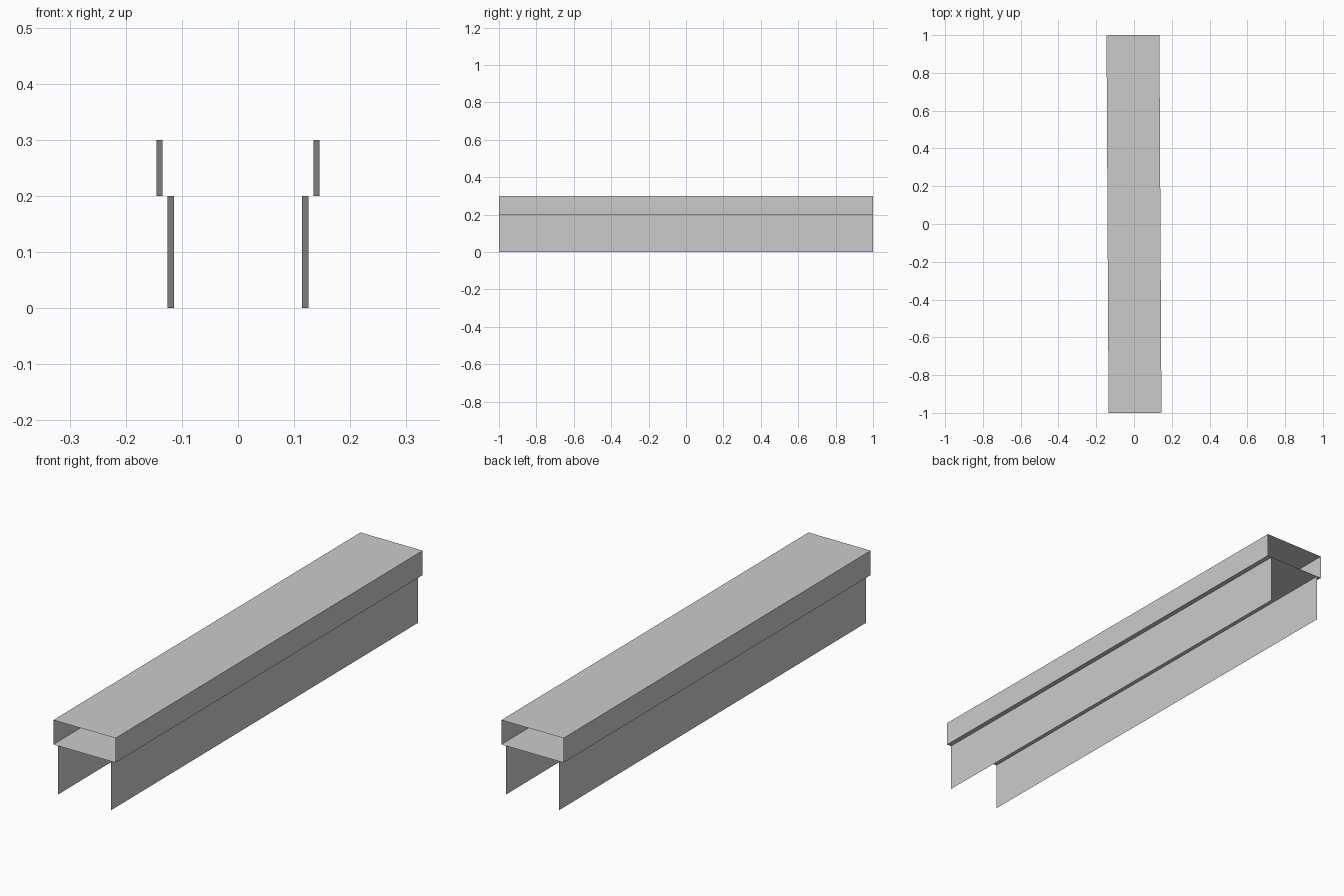
import bpy
import bmesh
from mathutils import Matrix

cube = bpy.data.objects.get("Cube")
if cube:
    bpy.data.objects.remove(cube, do_unlink=True)

LENGTH = 2.0
TILT = Matrix.Rotation(0.0055, 4, 'Z')  # the whole channel sits slightly askew

grey = bpy.data.materials.new("plain grey")
grey.use_nodes = True
colour = (0.6, 0.6, 0.6, 1)
grey.diffuse_color = colour
grey.node_tree.nodes["Principled BSDF"].inputs["Base Color"].default_value = colour


def sheet(name, profile, closed=False):
    """Sweep an (x, z) profile along y as a thin open-ended sheet."""
    bm = bmesh.new()
    verts = [bm.verts.new((x, -LENGTH / 2, z)) for x, z in profile]
    edges = [bm.edges.new(pair) for pair in zip(verts, verts[1:])]
    if closed:
        edges.append(bm.edges.new((verts[-1], verts[0])))
    swept = bmesh.ops.extrude_edge_only(bm, edges=edges)["geom"]
    moved = [v for v in swept if isinstance(v, bmesh.types.BMVert)]
    bmesh.ops.translate(bm, verts=moved, vec=(0, LENGTH, 0))
    bmesh.ops.recalc_face_normals(bm, faces=bm.faces)
    # Sheet normals point away from the middle of the channel
    outward = sum(f.normal.dot(f.calc_center_median()) for f in bm.faces
                  if abs(f.normal.x) > 0.5)
    if outward < 0:
        bmesh.ops.reverse_faces(bm, faces=bm.faces)
    bm.transform(TILT)
    mesh = bpy.data.meshes.new(name)
    bm.to_mesh(mesh)
    bm.free()
    mesh.materials.append(grey)
    obj = bpy.data.objects.new(name, mesh)
    bpy.context.collection.objects.link(obj)
    return obj


# Rectangular tube along the top, open at both ends
sheet("top_tube", [(-0.14, 0.2), (0.14, 0.2), (0.14, 0.3), (-0.14, 0.3)], closed=True)

# Two side walls hanging below the tube
for side, name in ((1, "left_wall"), (-1, "right_wall")):
    sheet(name, [(side * 0.12, 0), (side * 0.12, 0.2)])
